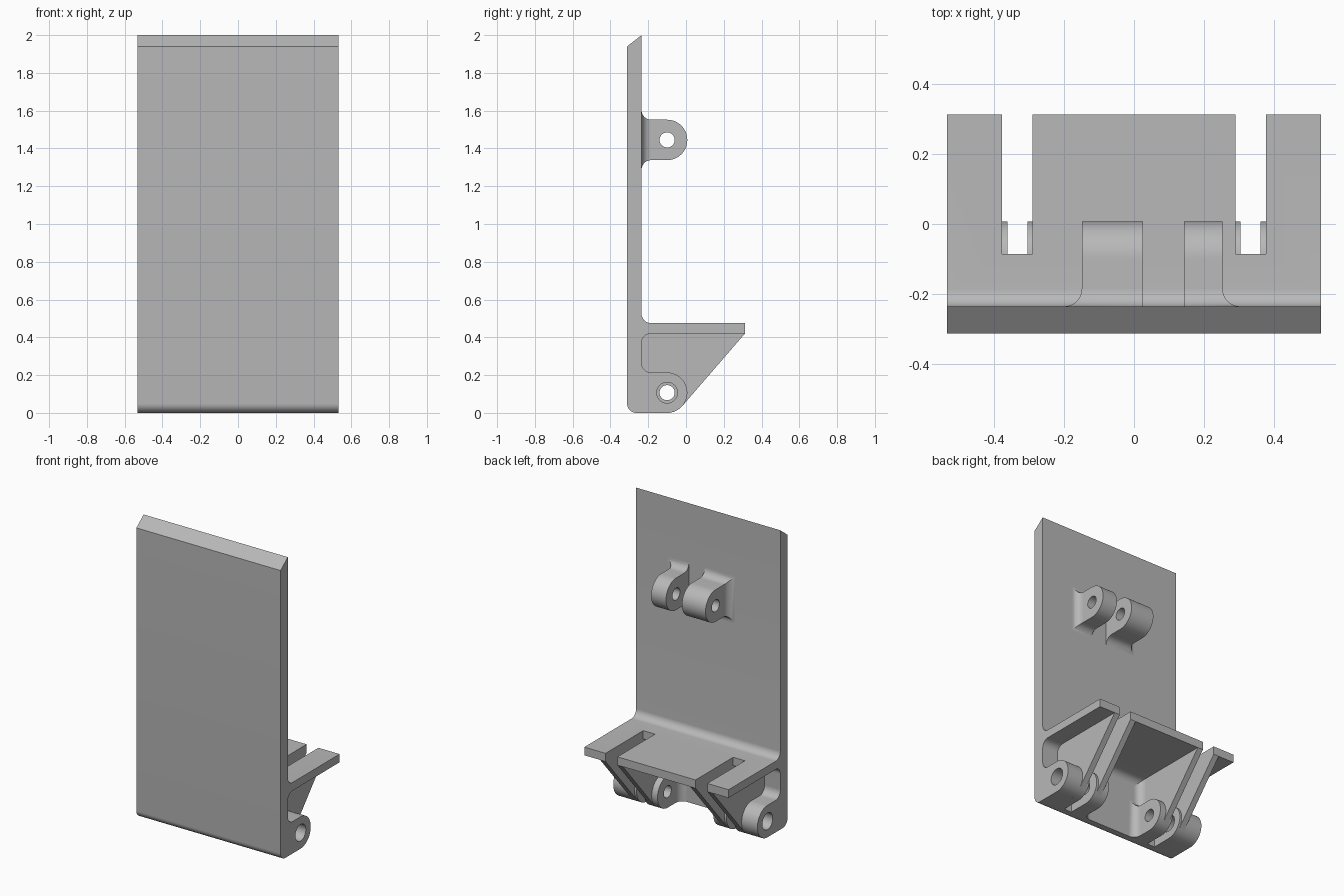
import bpy, bmesh, math

if "Cube" in bpy.data.objects:
    bpy.data.objects.remove(bpy.data.objects["Cube"])

grey = bpy.data.materials.new("light_grey")
grey.diffuse_color = (0.48, 0.48, 0.48, 1)
grey.use_nodes = True
grey.node_tree.nodes["Principled BSDF"].inputs["Base Color"].default_value = grey.diffuse_color

HALF = 0.533            # half width of the plate
FRONT, BACK = -0.312, -0.235
R = 0.05                # fillet radius
PIN_Y, LUG_R = -0.10, 0.107


def arc(cy, cz, r, a0, a1, n=10):
    return [(cy + r * math.cos(math.radians(a0 + (a1 - a0) * i / n)),
             cz + r * math.sin(math.radians(a0 + (a1 - a0) * i / n))) for i in range(n + 1)]


def finish(name, bm):
    bmesh.ops.recalc_face_normals(bm, faces=bm.faces)
    me = bpy.data.meshes.new(name)
    bm.to_mesh(me)
    bm.free()
    me.materials.append(grey)
    ob = bpy.data.objects.new(name, me)
    bpy.context.collection.objects.link(ob)
    return ob


def extrude_x(name, pts, xa, xb):
    """Prism along x from a (y, z) outline."""
    bm = bmesh.new()
    rows = [[bm.verts.new((x, y, z)) for y, z in pts] for x in (xa, xb)]
    n = len(pts)
    for row in rows:
        bm.faces.new(row)
    for i in range(n):
        j = (i + 1) % n
        bm.faces.new((rows[0][i], rows[0][j], rows[1][j], rows[1][i]))
    return finish(name, bm)


def flared_root(name, x0, x1, z0, z1, fx0=0, fx1=0, fz0=0, fz1=0):
    """Block on the plate whose chosen sides sweep out in a concave fillet."""
    bm = bmesh.new()
    rings = []
    for i in range(11):
        a = math.radians(9 * i)
        y = BACK + R * (1 - math.cos(a))
        f = R * (1 - math.sin(a))
        xa, xb, za, zb = x0 - fx0 * f, x1 + fx1 * f, z0 - fz0 * f, z1 + fz1 * f
        rings.append([bm.verts.new((x, y, z)) for x, z in
                      ((xa, za), (xb, za), (xb, zb), (xa, zb))])
    bm.faces.new(rings[0])
    bm.faces.new(rings[-1])
    for p, q in zip(rings, rings[1:]):
        for k in range(4):
            m = (k + 1) % 4
            bm.faces.new((p[k], p[m], q[m], q[k]))
    return finish(name, bm)


def cut(ob, cutter):
    mod = ob.modifiers.new("cut", 'BOOLEAN')
    mod.operation = 'DIFFERENCE'
    mod.solver = 'EXACT'
    mod.object = cutter
    bpy.context.view_layer.objects.active = ob
    bpy.ops.object.modifier_apply(modifier=mod.name)
    bpy.data.objects.remove(cutter)


def bore(ob, cz, r):
    cut(ob, extrude_x("bore_cutter", arc(PIN_Y, cz, r, 0, 351.0, 39), -0.8, 0.8))


def lug_outline(cz):
    return [(BACK, cz - LUG_R)] + arc(PIN_Y, cz, LUG_R, -90, 90, 24) + [(BACK, cz + LUG_R)]


# Plate and shelf in one profile
profile = (arc(FRONT + R, R, R, 180, 270) + [(BACK, 0)]
           + arc(BACK + R, 0.42 - R, R, 180, 90)
           + [(0.312, 0.42), (0.312, 0.475)]
           + arc(BACK + R, 0.475 + R, R, 270, 180)
           + [(BACK, 2.0), (FRONT, 1.94)])
body = extrude_x("plate_and_shelf", profile, -HALF, HALF)

# Slots in the shelf
SLOT_IN, SLOT_OUT = 0.289, 0.376
slot = [(-0.085, 0.3), (0.5, 0.3), (0.5, 0.6), (-0.085, 0.6)]
for s in (-1, 1):
    cut(body, extrude_x("slot_cutter", slot, *sorted((s * SLOT_IN, s * SLOT_OUT))))

# Gussets, hinge lugs and slot bosses below the shelf
LOW_Z = LUG_R
T = 0.04
gusset = ([(BACK, 0)] + arc(PIN_Y, LOW_Z, LUG_R, -90, -40.6, 12)
          + [(0.312, 0.42), (BACK, 0.42)])
LUG_IN = 0.206
for s, side in ((-1, "left"), (1, "right")):
    def span(a, b):
        return sorted((s * a, s * b))
    to_mid = dict(fx0=1) if s > 0 else dict(fx1=1)

    bore(extrude_x("outer_gusset_" + side, gusset, *span(SLOT_OUT, SLOT_OUT + T)), LOW_Z, 0.055)
    bore(extrude_x("inner_gusset_" + side, gusset, *span(SLOT_IN - T, SLOT_IN)), LOW_Z, 0.04)
    bore(extrude_x("outer_lug_" + side, lug_outline(LOW_Z), *span(SLOT_OUT + T, HALF)), LOW_Z, 0.055)
    bore(extrude_x("inner_lug_" + side, lug_outline(LOW_Z), *span(LUG_IN, SLOT_IN - T)), LOW_Z, 0.04)
    bore(extrude_x("outer_boss_" + side, lug_outline(LOW_Z), *span(SLOT_OUT - 0.015, SLOT_OUT)), LOW_Z, 0.055)
    bore(extrude_x("inner_boss_" + side, lug_outline(LOW_Z), *span(SLOT_IN, SLOT_IN + 0.015)), LOW_Z, 0.04)
    # fillets where these meet the plate
    flared_root("outer_lug_root_" + side, *span(SLOT_OUT + T, HALF), 0, 2 * LUG_R, fz1=1)
    flared_root("inner_lug_root_" + side, *span(LUG_IN, SLOT_IN - T), 0, 2 * LUG_R, fz1=1, **to_mid)
    flared_root("inner_gusset_root_" + side, *span(SLOT_IN - T, SLOT_IN), 0, 0.42, **to_mid)

# Upper pair of lugs
UP_Z = 1.445
for name, x0, x1, flare in (("upper_wide_lug", -0.149, 0.025, dict(fx0=1)),
                            ("upper_narrow_lug", 0.143, 0.253, dict(fx1=1))):
    bore(extrude_x(name, lug_outline(UP_Z), x0, x1), UP_Z, 0.04)
    flared_root(name + "_root", x0, x1, UP_Z - LUG_R, UP_Z + LUG_R, fz0=1, fz1=1, **flare)

# Smooth the rounded faces, keep edges sharp
for ob in bpy.context.scene.objects:
    ob.select_set(True)
    bpy.context.view_layer.objects.active = ob
bpy.ops.object.shade_smooth_by_angle(angle=math.radians(30))
